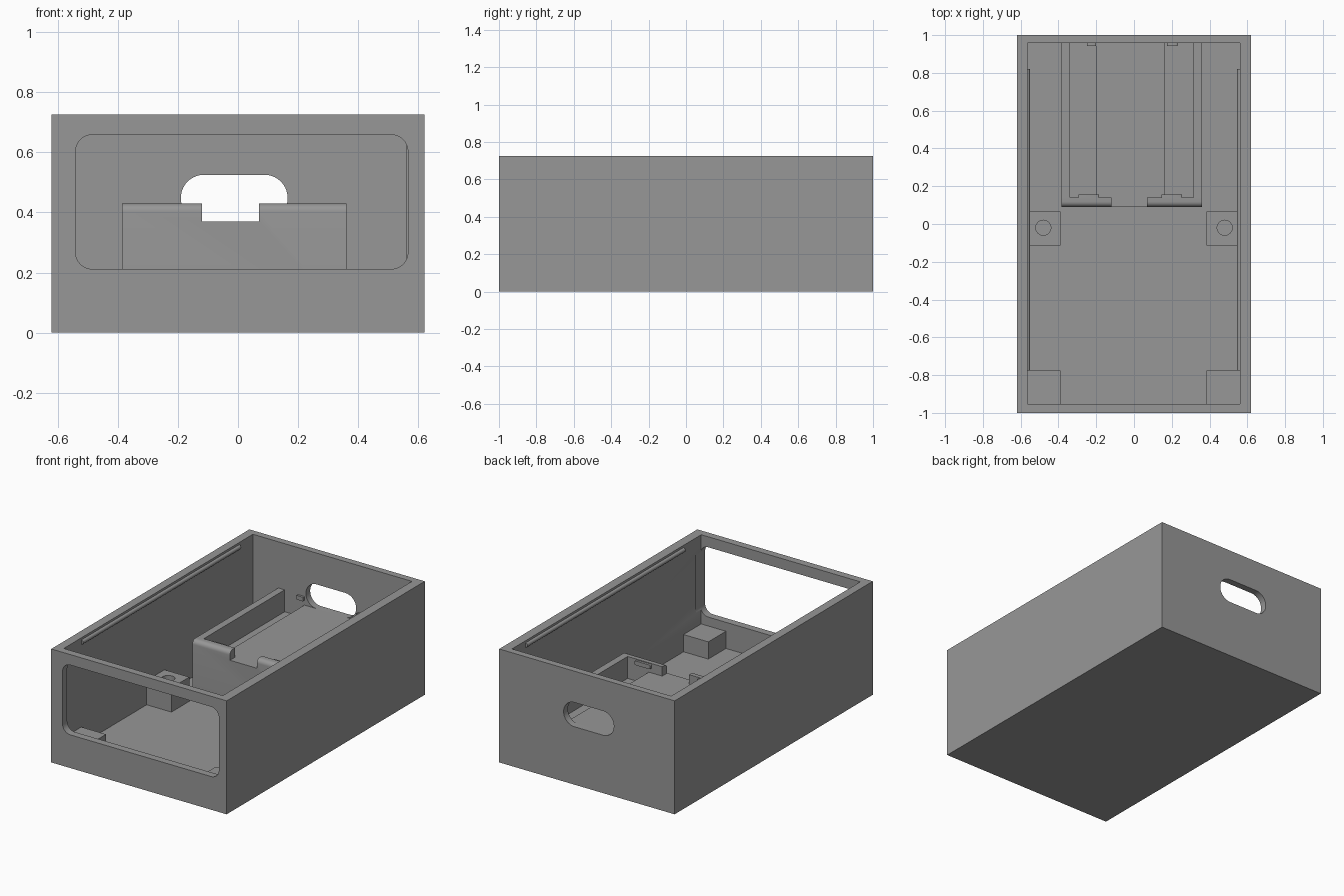
import bpy, bmesh, math
from mathutils import Vector

if "Cube" in bpy.data.objects:
    bpy.data.objects.remove(bpy.data.objects["Cube"])

grey = bpy.data.materials.new("plain grey")
grey.diffuse_color = (0.31, 0.31, 0.31, 1)
grey.use_nodes = True
grey.node_tree.nodes["Principled BSDF"].inputs["Base Color"].default_value = grey.diffuse_color


def finish(name, bm):
    bmesh.ops.recalc_face_normals(bm, faces=bm.faces)
    me = bpy.data.meshes.new(name)
    bm.to_mesh(me)
    bm.free()
    ob = bpy.data.objects.new(name, me)
    bpy.context.collection.objects.link(ob)
    me.materials.append(grey)
    return ob


def prism(name, pts, y0, y1, edit=None):
    """Extrude an x-z outline along y."""
    bm = bmesh.new()
    f = bm.faces.new([bm.verts.new((x, y0, z)) for x, z in pts])
    r = bmesh.ops.extrude_face_region(bm, geom=[f])
    vs = [v for v in r["geom"] if isinstance(v, bmesh.types.BMVert)]
    bmesh.ops.translate(bm, verts=vs, vec=(0, y1 - y0, 0))
    if edit:
        edit(bm)
    return finish(name, bm)


def box(name, x0, x1, y0, y1, z0, z1):
    return prism(name, [(x0, z0), (x1, z0), (x1, z1), (x0, z1)], y0, y1)


def rounded(x0, x1, z0, z1, r, n=10):
    """Rounded rectangle outline."""
    pts = []
    corners = [(x1 - r, z1 - r), (x0 + r, z1 - r), (x0 + r, z0 + r), (x1 - r, z0 + r)]
    for k, (cx, cz) in enumerate(corners):
        for i in range(n + 1):
            a = math.pi / 2 * (k + i / n)
            pts.append((cx + r * math.cos(a), cz + r * math.sin(a)))
    return pts


def activate(ob):
    bpy.ops.object.select_all(action='DESELECT')
    ob.select_set(True)
    bpy.context.view_layer.objects.active = ob


def cut(ob, cutter):
    m = ob.modifiers.new("cut", 'BOOLEAN')
    m.operation = 'DIFFERENCE'
    m.solver = 'EXACT'
    m.object = cutter
    activate(ob)
    bpy.ops.object.modifier_apply(modifier=m.name)
    bpy.data.objects.remove(cutter)


def smooth(ob):
    activate(ob)
    bpy.ops.object.shade_smooth_by_angle(angle=math.radians(30))


# Inner cavity limits
XL, XR, YF, YB, FLOOR = -0.565, 0.56, -0.953, 0.957, 0.045

# Open-topped housing with front window and rear handle slot
housing = box("housing", -0.62, 0.62, -1, 1, 0, 0.725)
cut(housing, box("cavity_cutter", XL, XR, YF, YB, FLOOR, 1))
cut(housing, prism("window_cutter", rounded(-0.54, 0.565, 0.212, 0.658, 0.055), -1.1, -0.9))
cut(housing, prism("handle_cutter", rounded(-0.19, 0.165, 0.37, 0.525, 0.0765), 0.9, 1.1))
smooth(housing)

# Side ridges that hold the lid
for name, x, s in (("left_ridge", XL, 1), ("right_ridge", XR, -1)):
    arc = [(x + s * 0.014 * math.sin(math.pi * i / 8),
            0.697 + 0.014 * math.cos(math.pi * i / 8)) for i in range(9)]
    smooth(prism(name, arc, -0.775, 0.82))

# Corner supports and drilled middle posts
for side, x0, x1, hx in (("left", XL, -0.39, -0.48), ("right", 0.385, XR, 0.48)):
    box(side + "_corner_support", x0, x1, YF, -0.775, FLOOR, 0.155)
    post = box(side + "_screw_post", x0, x1, -0.115, 0.065, FLOOR, 0.2)
    bm = bmesh.new()
    bmesh.ops.create_cone(bm, cap_ends=True, segments=32, radius1=0.04,
                          radius2=0.04, depth=0.3)
    bmesh.ops.translate(bm, verts=bm.verts, vec=(hx, -0.02, 0.22))
    cut(post, finish("hole_cutter", bm))
    smooth(post)

# Raised tray with a central platform between two lower channels
T0, T1, W0, W1, P0, P1 = -0.385, 0.36, -0.34, 0.315, -0.2, 0.165
TOP, DECK, LOW = 0.43, 0.37, 0.29
prism("tray", [(T0, FLOOR), (T1, FLOOR), (T1, TOP), (W1, TOP), (W1, LOW), (P1, LOW),
               (P1, DECK), (P0, DECK), (P0, LOW), (W0, LOW), (W0, TOP), (T0, TOP)], 0.14, YB)


# Front lip with a finger notch and rounded front edges
def round_lip(bm):
    for z, r in ((TOP, 0.028), (DECK, 0.015)):
        es = [e for e in bm.edges
              if all(abs(v.co.y - 0.09) < 1e-4 and abs(v.co.z - z) < 1e-4 for v in e.verts)]
        bmesh.ops.bevel(bm, geom=es, offset=r, segments=6, profile=0.5, affect='EDGES')


smooth(prism("tray_front_lip",
             [(T0, FLOOR), (T1, FLOOR), (T1, TOP), (0.07, TOP), (0.07, DECK),
              (-0.12, DECK), (-0.12, TOP), (T0, TOP)], 0.09, 0.14, round_lip))

# Snap tabs on the lip and on the rear wall
for side, a, b, c, d in (("left", -0.295, -0.185, -0.25, -0.2),
                         ("right", 0.145, 0.255, 0.175, 0.23)):
    smooth(prism(side + "_lip_tab", rounded(a, b, 0.398, 0.425, 0.006, 3), 0.14, 0.155))
    smooth(prism(side + "_rear_tab", rounded(c, d, 0.398, 0.425, 0.006, 3), 0.943, YB))
